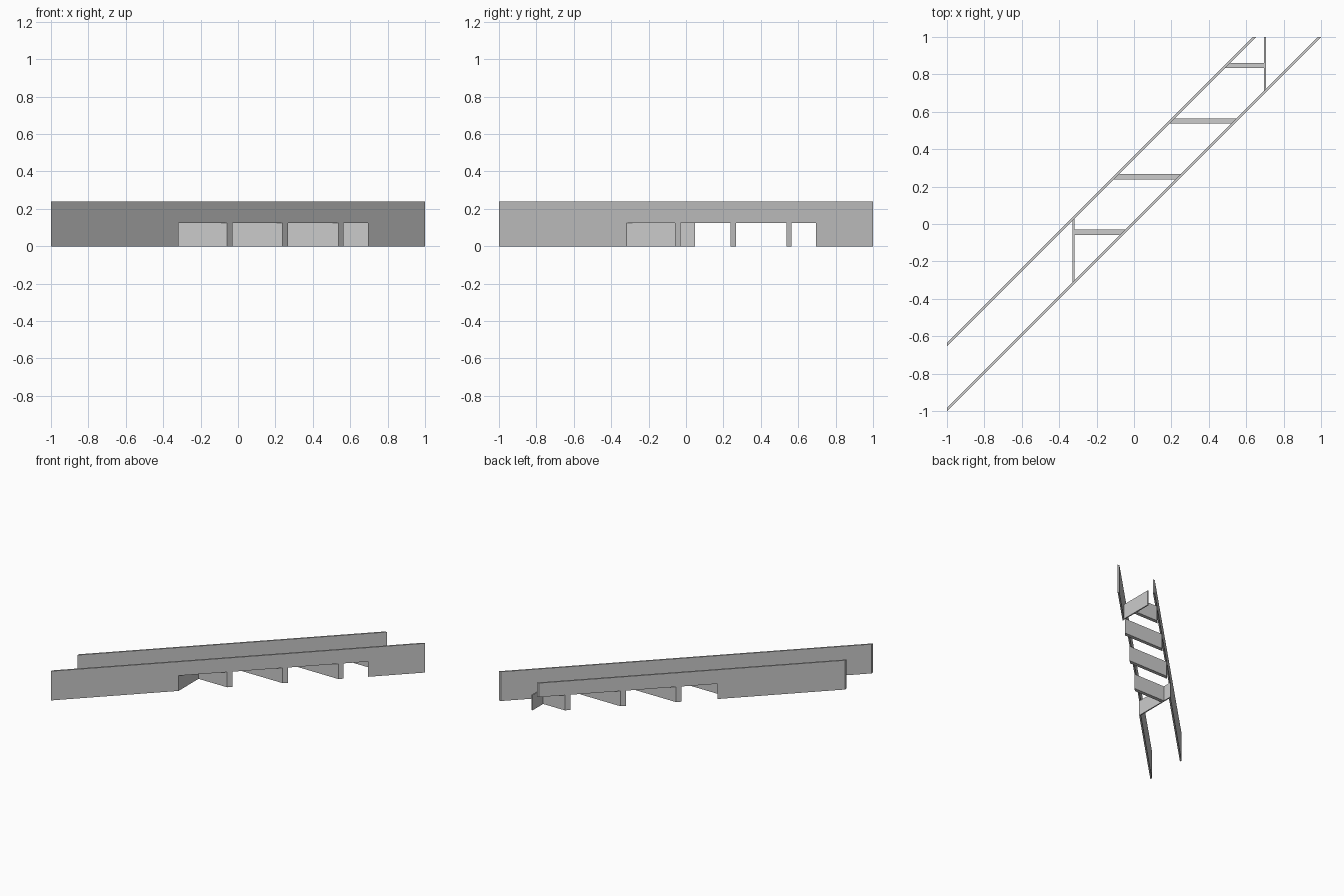
import bpy, bmesh

if "Cube" in bpy.data.objects:
    bpy.data.objects.remove(bpy.data.objects["Cube"])

H, OPEN_H = 0.24, 0.125      # wall height, opening / slat height
X0, X1 = -0.318, 0.695       # ends of the opening
OUT, T = 0.365, 0.018        # diagonal offset of the rear wall, wall thickness


def prism(name, ring_a, ring_b):
    """Solid between two matching rings of points."""
    bm = bmesh.new()
    a = [bm.verts.new(p) for p in ring_a]
    b = [bm.verts.new(p) for p in ring_b]
    n = len(a)
    bm.faces.new(a)
    bm.faces.new(b[::-1])
    for i in range(n):
        j = (i + 1) % n
        bm.faces.new((a[j], a[i], b[i], b[j]))
    bmesh.ops.recalc_face_normals(bm, faces=bm.faces)
    mesh = bpy.data.meshes.new(name)
    bm.to_mesh(mesh)
    bm.free()
    ob = bpy.data.objects.new(name, mesh)
    bpy.context.collection.objects.link(ob)
    return ob


def diagonal_wall(name, d0, d1, profile):
    """Extrude an (x, z) elevation along y = x + d; x = None is the cut at y = 1."""
    def ring(d):
        pts = [(1 - d if x is None else x, z) for x, z in profile]
        return [(x, x + d, z) for x, z in pts]
    prism(name, ring(d0), ring(d1))


def panel(name, plan):
    """Low vertical panel from a plan outline."""
    prism(name, [(x, y, 0) for x, y in plan], [(x, y, OPEN_H) for x, y in plan])


# Parapet walls with their underside openings
diagonal_wall("front_parapet", 0, T,
              [(-1, 0), (X0, 0), (X0, OPEN_H), (X1, OPEN_H), (X1, 0),
               (None, 0), (None, H), (-1, H)])
diagonal_wall("rear_parapet", OUT - T, OUT,
              [(-1, 0), (X0, 0), (X0, OPEN_H), (None, OPEN_H), (None, H), (-1, H)])

# Cross slats, ends trimmed along the diagonal walls
for i in range(4):
    y0 = -0.058 + 0.297 * i
    y1 = y0 + 0.029
    panel(f"cross_slat_{i + 1}",
          [(max(y0 - OUT, X0), y0), (min(y0, X1), y0),
           (min(y1, X1), y1), (max(y1 - OUT, X0), y1)])

# End panels closing the opening
panel("left_end_panel", [(X0 - 0.01, X0 - 0.01), (X0, X0), (X0, X0 + OUT),
                         (X0 - 0.01, X0 - 0.01 + OUT)])
panel("right_end_panel", [(X1, X1), (X1 + 0.01, X1 + 0.01), (X1 + 0.01, 1), (X1, 1)])
